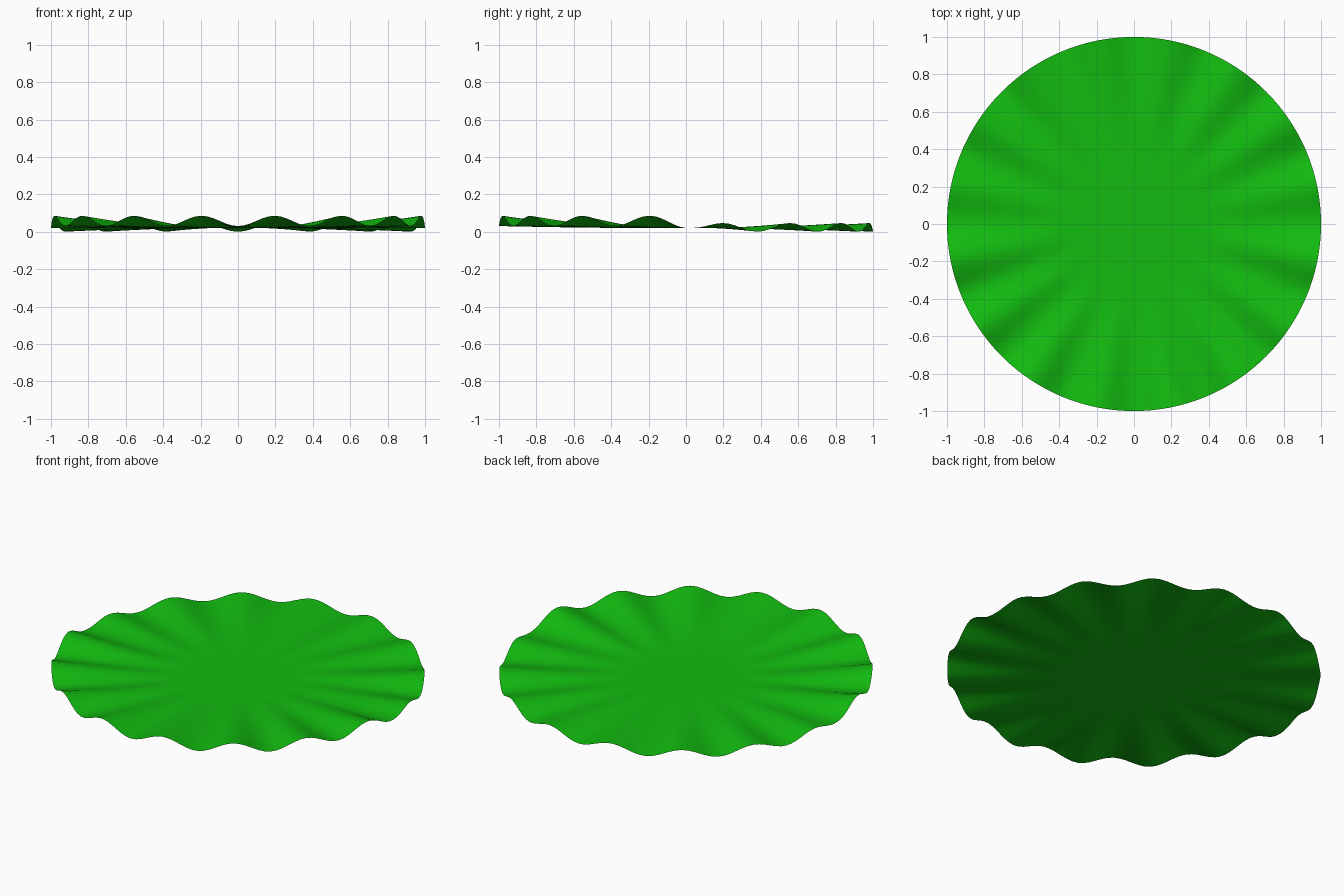
import bpy, bmesh, math

if "Cube" in bpy.data.objects:
    bpy.data.objects.remove(bpy.data.objects["Cube"])

WAVES, SEGS, RINGS = 16, 192, 24
BASE = 0.021


def height(r, a):
    # ripples grow toward the rim; the front half is lifted more than the back
    fade = max(0.0, (r - 0.3) / 0.7) ** 1.6
    wave = 0.5 - 0.5 * math.cos(WAVES * a)
    s = math.sin(a)
    blend = min(1.0, abs(s) / 0.18)
    if s < 0:
        low, high = 0.010 * blend, 0.065
    else:
        low, high = -0.020 * blend, 0.026
    return BASE + fade * (low + (high - low) * wave)


# round leaf sheet with a rippled rim
bm = bmesh.new()
centre = bm.verts.new((0, 0, BASE))
rings = []
for i in range(1, RINGS + 1):
    r = i / RINGS
    ring = []
    for j in range(SEGS):
        a = 2 * math.pi * j / SEGS
        ring.append(bm.verts.new((r * math.cos(a), r * math.sin(a), height(r, a))))
    rings.append(ring)
for j in range(SEGS):
    k = (j + 1) % SEGS
    bm.faces.new((centre, rings[0][j], rings[0][k]))
    for inner, outer in zip(rings, rings[1:]):
        bm.faces.new((inner[j], outer[j], outer[k], inner[k]))
for f in bm.faces:
    f.smooth = True

mesh = bpy.data.meshes.new("rippled_leaf")
bm.to_mesh(mesh)
bm.free()
leaf = bpy.data.objects.new("rippled_leaf", mesh)
bpy.context.collection.objects.link(leaf)

# leaf green
green = bpy.data.materials.new("leaf_green")
green.diffuse_color = (0.006, 0.5, 0.005, 1)
green.use_nodes = True
green.node_tree.nodes["Principled BSDF"].inputs["Base Color"].default_value = green.diffuse_color
mesh.materials.append(green)
